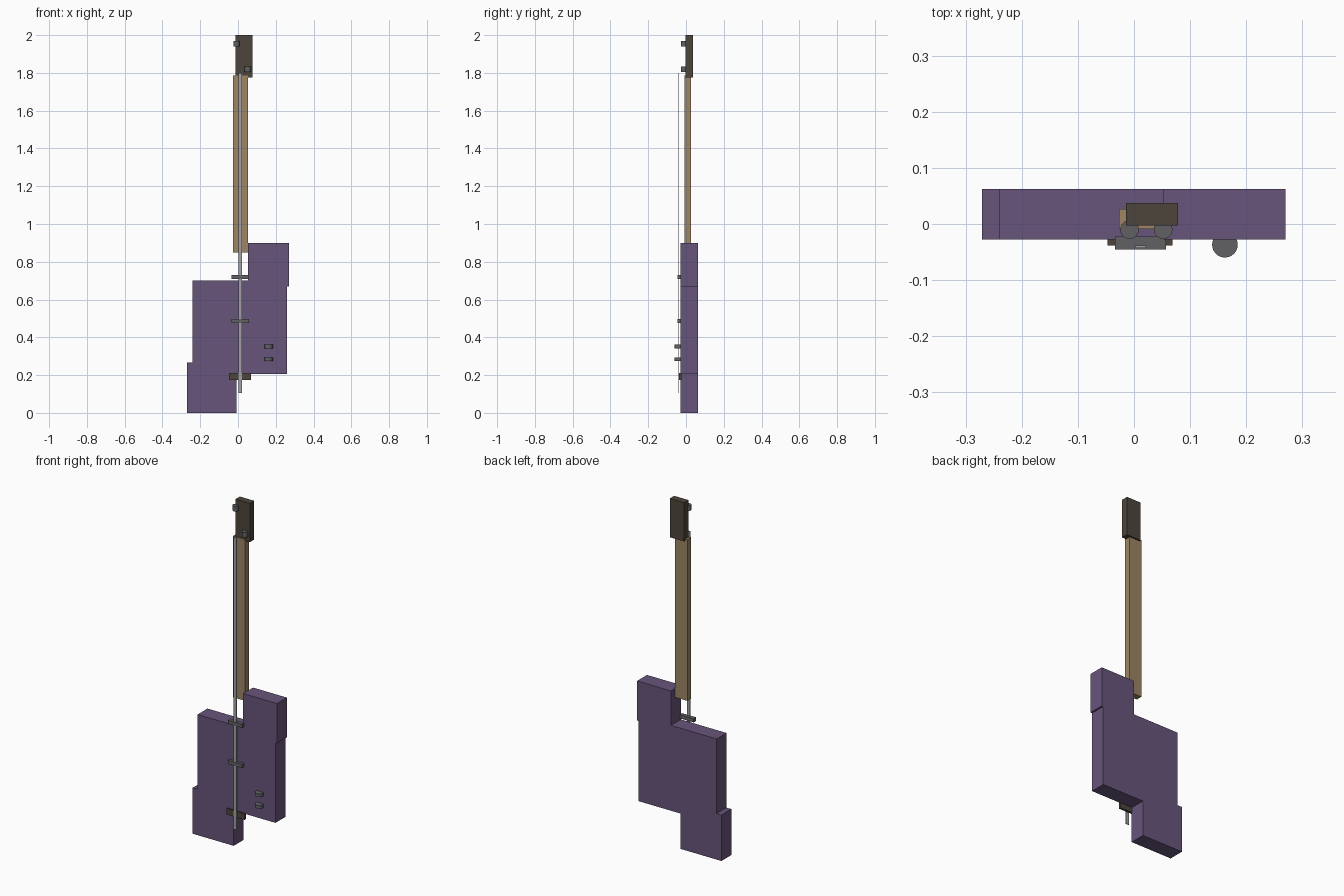
import bpy, bmesh

if "Cube" in bpy.data.objects:
    bpy.data.objects.remove(bpy.data.objects["Cube"])


def material(name, r, g, b):
    m = bpy.data.materials.new(name)
    m.diffuse_color = (r, g, b, 1)
    m.use_nodes = True
    m.node_tree.nodes["Principled BSDF"].inputs["Base Color"].default_value = m.diffuse_color
    return m


PURPLE = material("purple_paint", 0.14, 0.09, 0.20)
WOOD = material("neck_wood", 0.34, 0.24, 0.13)
DARK = material("dark_wood", 0.075, 0.06, 0.045)
METAL = material("dark_metal", 0.12, 0.12, 0.13)
STEEL = material("string_steel", 0.36, 0.36, 0.38)


def finish(name, bm, mat):
    bmesh.ops.recalc_face_normals(bm, faces=bm.faces)
    me = bpy.data.meshes.new(name)
    bm.to_mesh(me)
    bm.free()
    me.materials.append(mat)
    ob = bpy.data.objects.new(name, me)
    bpy.context.collection.objects.link(ob)
    return ob


def slab(name, outline, y0, y1, mat):
    """Extrude an x-z outline from y0 to y1."""
    bm = bmesh.new()
    face = bm.faces.new([bm.verts.new((x, y0, z)) for x, z in outline])
    new = bmesh.ops.extrude_face_region(bm, geom=[face])["geom"]
    moved = [v for v in new if isinstance(v, bmesh.types.BMVert)]
    bmesh.ops.translate(bm, verts=moved, vec=(0, y1 - y0, 0))
    return finish(name, bm, mat)


def box(name, x0, x1, y0, y1, z0, z1, mat):
    return slab(name, [(x0, z0), (x1, z0), (x1, z1), (x0, z1)], y0, y1, mat)


def disc(name, x, y, z0, z1, r, mat):
    bpy.ops.mesh.primitive_cylinder_add(vertices=24, radius=r, depth=z1 - z0,
                                        location=(x, y, (z0 + z1) / 2))
    ob = bpy.context.object
    ob.name = name
    ob.data.materials.append(mat)
    bpy.ops.object.shade_smooth_by_angle()


# Stepped body
slab("body", [(-0.271, 0), (-0.008, 0), (-0.008, 0.205), (0.26, 0.205),
              (0.26, 0.67), (0.27, 0.67), (0.27, 0.90), (0.053, 0.90),
              (0.053, 0.70), (-0.24, 0.70), (-0.24, 0.267), (-0.271, 0.267)],
     -0.028, 0.0625, PURPLE)

# Neck and headstock
box("neck", -0.027, 0.052, -0.009, 0.027, 0.85, 1.785, WOOD)
box("headstock", -0.014, 0.078, -0.003, 0.037, 1.775, 2.0, DARK)

# Tuning pegs
for i, (x, z) in enumerate([(-0.008, 1.94), (0.052, 1.805)]):
    disc(f"tuning_peg_{i + 1}", x, -0.01, z, z + 0.03, 0.0165, METAL)

# Pickups and bridge
for i, z in enumerate([0.475, 0.708]):
    box(f"pickup_{i + 1}", -0.034, 0.057, -0.045, -0.022, z, z + 0.021, METAL)
box("bridge", -0.047, 0.069, -0.038, -0.025, 0.175, 0.21, DARK)

# Control knobs
for i, z in enumerate([0.275, 0.342]):
    disc(f"control_knob_{i + 1}", 0.162, -0.037, z, z + 0.019, 0.0228, METAL)

# String band
box("strings", 0.002, 0.021, -0.0425, -0.0385, 0.105, 1.80, STEEL)
